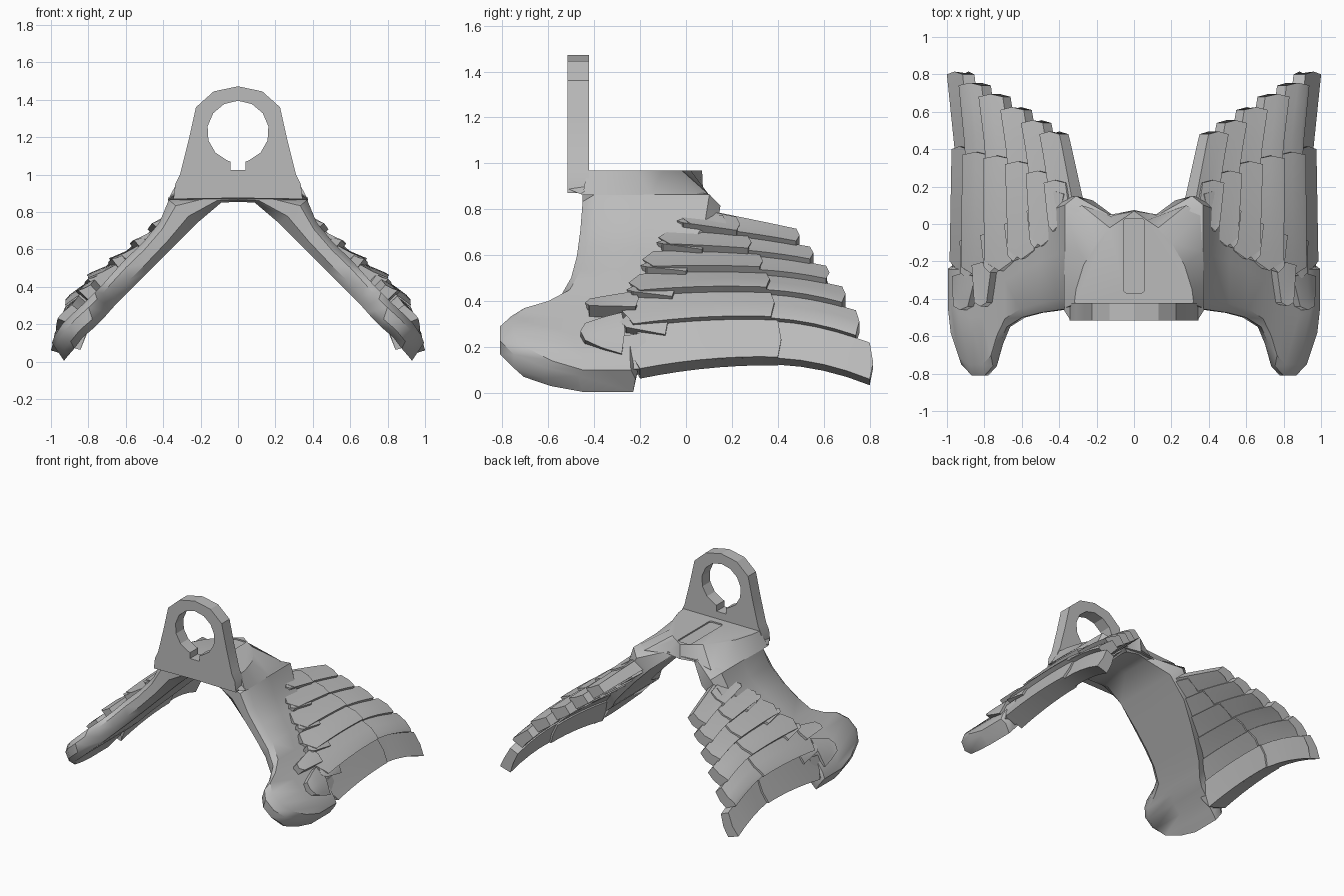
import bpy, bmesh, math
from mathutils import Vector

if "Cube" in bpy.data.objects:
    bpy.data.objects.remove(bpy.data.objects["Cube"])

grey = bpy.data.materials.new("plain grey")
grey.use_nodes = True
grey.diffuse_color = (0.5, 0.5, 0.5, 1)
grey.node_tree.nodes["Principled BSDF"].inputs["Base Color"].default_value = (0.5, 0.5, 0.5, 1)


def finish(obj, angle=35):
    obj.data.materials.clear()
    obj.data.materials.append(grey)
    bpy.ops.object.select_all(action='DESELECT')
    obj.select_set(True)
    bpy.context.view_layer.objects.active = obj
    bpy.ops.object.shade_smooth_by_angle(angle=math.radians(angle))


def mirror(obj):
    mod = obj.modifiers.new("mirror", 'MIRROR')
    mod.use_clip = True
    mod.merge_threshold = 0.001


def loft(name, rings, cap_start=True):
    """Skin a list of closed rings and cap the ends."""
    bm = bmesh.new()
    rows = [[bm.verts.new(p) for p in ring] for ring in rings]
    n = len(rows[0])
    for a, b in zip(rows, rows[1:]):
        for i in range(n):
            bm.faces.new((a[i], a[(i + 1) % n], b[(i + 1) % n], b[i]))
    if cap_start:
        bm.faces.new(rows[0])
    bm.faces.new(rows[-1])
    bmesh.ops.recalc_face_normals(bm, faces=bm.faces)
    if not cap_start:  # open at the mirror plane, so orient by the top face
        top = max(bm.faces, key=lambda f: f.calc_center_median().z)
        if top.normal.z < 0:
            bmesh.ops.reverse_faces(bm, faces=bm.faces)
    mesh = bpy.data.meshes.new(name)
    bm.to_mesh(mesh)
    bm.free()
    obj = bpy.data.objects.new(name, mesh)
    bpy.context.collection.objects.link(obj)
    return obj


def lerp(a, b, t):
    return a + (b - a) * t


# Arms ending in rounded paddles: top x, top z, bottom x, bottom z, front y, back y
stations = [
    (0, .9, 0, .855, -.45, .07), (.16, .89, .09, .85, -.45, .05),
    (.37, .865, .22, .74, -.45, .15), (.42, .745, .36, .6, -.46, .13),
    (.51, .635, .48, .48, -.475, .06), (.61, .54, .57, .39, -.5, 0),
    (.69, .45, .65, .31, -.55, -.06), (.735, .4, .69, .265, -.65, -.1),
    (.765, .37, .72, .23, -.76, -.13), (.81, .325, .765, .185, -.81, -.16),
    (.88, .26, .83, .13, -.81, -.18), (.94, .2, .875, .07, -.75, -.2),
    (.98, .14, .91, .03, -.62, -.21), (.995, .1, .93, .005, -.47, -.22)]
rings = []
for tx, tz, bx, bz, yf, yb in stations:
    top, bot = Vector((tx, 0, tz)), Vector((bx, 0, bz))
    ring = [bot.lerp(top, t) + Vector((0, yf, 0)) for t in (.3, .75)]
    ring += [top + Vector((0, lerp(yf, yb, t), 0)) for t in (.09, .5, .92)]
    ring += [bot.lerp(top, .6) + Vector((0, yb, 0))]
    ring += [bot + Vector((0, lerp(yf, yb, t), 0)) for t in (.96, .5, .08)]
    rings.append(ring)
arm = loft("arms", rings, cap_start=False)
mirror(arm)
finish(arm, 40)


# Flat-topped shoulder block
def outline(half, z):
    pts = half + [(-x, y) for x, y in reversed(half) if x > 0]
    return [(x, y, z) for x, y in pts]


low = [(.375, -.45), (.375, -.32), (.37, -.15), (.36, .05), (.28, .1), (.12, .05), (0, .075)]
high = [(.32, -.43), (.31, -.35), (.27, -.22), (.2, -.1), (.13, -.02), (.07, .02), (0, .07)]
shoulder = loft("shoulder", [outline(low, .863), outline(high, .97)])

# Shallow rounded groove in the shoulder
w, y0, y1 = .055, -.37, .03
groove = []
for cx, cy, start in ((w - .02, y1 - .02, 0), (.02 - w, y1 - .02, 90),
                      (.02 - w, y0 + .02, 180), (w - .02, y0 + .02, 270)):
    for k in range(4):
        a = math.radians(start + 30 * k)
        groove.append((cx + .02 * math.cos(a), cy + .02 * math.sin(a)))
cutter = loft("groove_cutter", [[(x, y, z) for x, y in groove] for z in (.96, 1.02)])
cutter.hide_render = True
cut = shoulder.modifiers.new("groove", 'BOOLEAN')
cut.operation = 'DIFFERENCE'
cut.object = cutter
cut.solver = 'EXACT'
bpy.context.view_layer.objects.active = shoulder
bpy.ops.object.modifier_apply(modifier="groove")
bpy.data.objects.remove(cutter)
finish(shoulder, 30)

# Upright plate with a keyhole
half = [(0, .875), (.2, .872), (.345, .87), (.335, .95), (.31, 1.0), (.265, 1.18),
        (.225, 1.36), (.13, 1.445), (0, 1.472)]
plate_pts = half + [(-x, z) for x, z in reversed(half[1:-1])]
hole = [(.04, 1.025), (.04, 1.07)]
for k in range(13):
    a = math.radians(lerp(-70, 250, k / 12))
    hole.append((.165 * math.cos(a), 1.23 + .165 * math.sin(a)))
hole += [(-.04, 1.07), (-.04, 1.025)]
curve = bpy.data.curves.new("keyhole_plate", 'CURVE')
curve.dimensions = '2D'
curve.fill_mode = 'BOTH'
curve.extrude = .047
for pts in (plate_pts, hole):
    spline = curve.splines.new('POLY')
    spline.points.add(len(pts) - 1)
    spline.use_cyclic_u = True
    for p, (x, z) in zip(spline.points, pts):
        p.co = (x, z, 0, 1)
plate = bpy.data.objects.new("keyhole_plate", curve)
bpy.context.collection.objects.link(plate)
plate.rotation_euler.x = math.pi / 2
plate.location.y = -.47
bpy.ops.object.select_all(action='DESELECT')
plate.select_set(True)
bpy.context.view_layer.objects.active = plate
bpy.ops.object.convert(target='MESH')
plate = bpy.context.object
finish(plate, 20)

# Wedge flaring from the plate foot to the shoulder
wedge = [[(-x, -.515, .89), (-x, -.44, .865), (-x, -.44, .9)] for x in (.34, -.34)]
wedge = [[(-.375, -.46, .866), (-.375, -.44, .862), (-.37, -.44, .88)]] + wedge
wedge.append([(-x, y, z) for x, y, z in wedge[0]])
finish(loft("plate_foot", wedge), 20)

# Middle surface of the wing, from the shoulder outward
spine = [(.3, .77), (.4, .67), (.5, .58), (.62, .485), (.74, .395), (.845, .28), (.9, .1)]


def spine_at(s):
    f = min(max(s, 0), .9999) * (len(spine) - 1)
    i = int(f)
    return Vector(spine[i]).lerp(Vector(spine[i + 1]), f - i)


def wing_point(s, y, lift):
    p = spine_at(s)
    d = (spine_at(s + .06) - spine_at(s - .06)).normalized()
    p = p + Vector((-d.y, d.x)) * lift
    drop = .04 if y < .35 else .1
    rise = .035 - drop * ((y - .35) / .47) ** 2
    flare = .045 * max(0, (y - .4) / .4)
    return Vector((p.x + flare * s, y, p.y + rise * s))


def feather(name, root, tip, y0, y1, half, step, under, point=.05):
    """A thick strip whose outer edge stands proud of the next one."""
    rings = []
    steps = 7
    for j in range(steps + 1):
        t = j / steps
        a, b = lerp(root[0], tip[0], t), lerp(root[1], tip[1], t)
        taper = 1 - .2 * t

        def at(q, side):
            y = lerp(y0, y1, t) + (1 - abs(2 * q - 1)) * lerp(-point, .015, t)
            up = half * taper + step * q if side > 0 else -under * taper - step * .3 * (1 - q)
            return wing_point(lerp(a, b, q), y, up)
        rings.append([at(q, 1) for q in (0, .5, .85, 1)] + [at(q, -1) for q in (1, .5, 0)])
    obj = loft(name, rings)
    mirror(obj)
    finish(obj, 30)


# Long rear feathers, fanning outward, and the shorter covering row
rear_tips = (.48, .54, .61, .68, .74, .8)
cover_roots = (.02, -.07, -.14, -.2, -.23, -.2)
cover_tips = (.22, .27, .32, .35, .37, .4)
for i in range(6):
    a, b = i / 6, (i + 1) / 6
    feather(f"rear_feather_{i + 1}", (a, b), (.13 + .87 * a, .13 + .87 * b),
            .1, rear_tips[i], .035, .03, .04)
    feather(f"cover_feather_{i + 1}", (a, b), (.06 + .94 * a, .06 + .94 * b),
            cover_roots[i], cover_tips[i], .055, .035, .06)

# Small ruffles where the feathers meet the arms
for i in range(5):
    a = .06 + .17 * i
    feather(f"ruffle_{i + 1}", (a + .04, a + .1), (a, a + .14),
            cover_roots[i] - .03, cover_roots[i] + .14, .07, .02, .01, .03)

# Tufts and side flap on the paddles
feather("paddle_tuft_upper", (.66, .72), (.64, .76), -.42, -.22, .08, .03, .01, .02)
feather("paddle_tuft_lower", (.79, .86), (.76, .93), -.44, -.28, .09, .03, .01, .02)
feather("paddle_flap", (.86, .97), (.86, 1), -.38, -.18, .08, .01, .01, .02)
